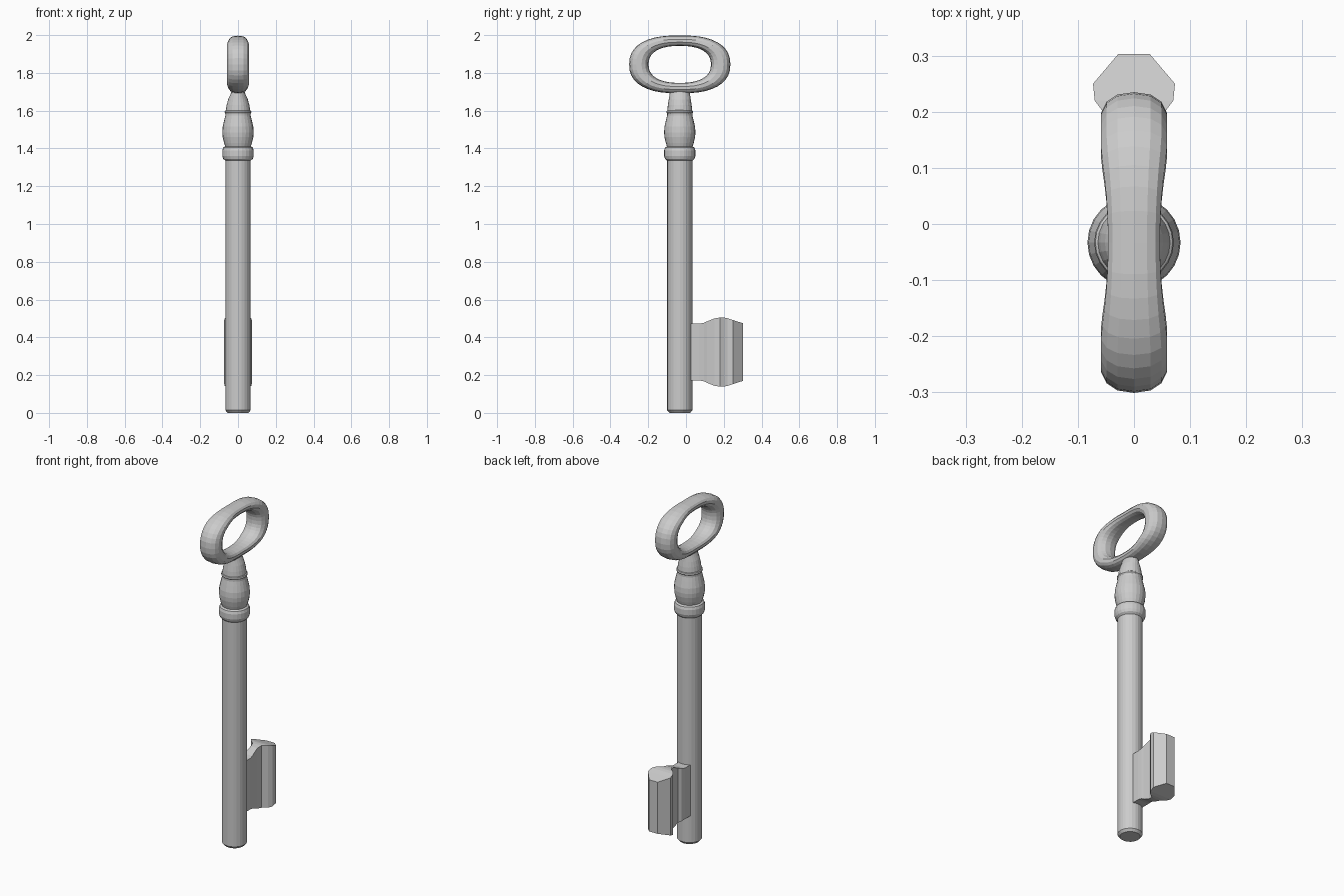
import bpy
from math import sin, cos, pi, copysign

if "Cube" in bpy.data.objects:
    bpy.data.objects.remove(bpy.data.objects["Cube"])

CY = -0.033  # y of the shaft axis


def make_object(name, verts, faces):
    mesh = bpy.data.meshes.new(name)
    mesh.from_pydata(verts, [], faces)
    mesh.validate()
    obj = bpy.data.objects.new(name, mesh)
    bpy.context.scene.collection.objects.link(obj)
    return obj


def bridge(rings, n, closed=False):
    """Quads between consecutive rings of n points, capped if open."""
    faces = []
    for i in range(rings if closed else rings - 1):
        a, b = i * n, (i + 1) % rings * n
        faces += [(a + j, a + (j + 1) % n, b + (j + 1) % n, b + j) for j in range(n)]
    if not closed:
        faces += [tuple(range(n))[::-1], tuple(range((rings - 1) * n, rings * n))]
    return faces


def turned(name, profile, n=24):
    """Profile rows are (radius x, radius y, z)."""
    verts = [(rx * cos(2 * pi * j / n), CY + ry * sin(2 * pi * j / n), z)
             for rx, ry, z in profile for j in range(n)]
    return make_object(name, verts, bridge(len(profile), n))


def circular(points):
    return [(r, r, z) for r, z in points]


# Round shaft with chamfered tip
turned("shaft", circular([(0.055, 0), (0.067, 0.014), (0.067, 1.36)]))

# Collar ring and baluster
turned("collar", circular([(0.067, 1.335), (0.078, 1.345), (0.083, 1.36), (0.083, 1.39),
                           (0.078, 1.405), (0.066, 1.412)]))
turned("baluster", circular([(0.066, 1.405), (0.074, 1.43), (0.081, 1.46), (0.083, 1.485),
                             (0.081, 1.515), (0.073, 1.55), (0.067, 1.575), (0.067, 1.585),
                             (0.071, 1.591), (0.069, 1.599), (0.062, 1.604)]))

# Neck flattening towards the bow
turned("neck", [(0.065, 0.066, 1.598), (0.06, 0.063, 1.63), (0.052, 0.058, 1.66),
                (0.036, 0.053, 1.695), (0.034, 0.052, 1.715)])


# Bow: oval ring, thicker at the two ends
def power(v, e):
    return copysign(abs(v) ** e, v)


SEG, SIDES = 40, 14
verts = []
for i in range(SEG):
    t = 2 * pi * i / SEG
    c, s = power(cos(t), 0.84), power(sin(t), 0.84)
    outer = (0.268 * c, 0.156 * s - copysign(0.004, s) * (1 - abs(c)) ** 2)
    inner = (0.165 * c, 0.098 * s)
    width = 0.047 + 0.013 * min(1, abs(outer[0]) / 0.19) ** 2
    for j in range(SIDES):
        a = 2 * pi * j / SIDES
        k = 0.5 + 0.5 * power(cos(a), 0.85)
        y, z = (inner[m] + (outer[m] - inner[m]) * k for m in (0, 1))
        verts.append((width * power(sin(a), 0.85), CY + y, 1.845 + z))
make_object("bow", verts, bridge(SEG, SIDES, True))

# Bit: stations of (y, left x, right x, half height) lofted away from the shaft
stations = [(0.0, -0.042, 0.03, 0.15), (0.07, -0.042, 0.03, 0.15),
            (0.095, -0.036, 0.028, 0.155), (0.11, -0.024, 0.025, 0.162),
            (0.15, -0.022, 0.022, 0.178), (0.18, -0.03, 0.026, 0.183),
            (0.2, -0.055, 0.055, 0.183), (0.22, -0.07, 0.07, 0.179),
            (0.25, -0.073, 0.073, 0.169), (0.303, -0.028, 0.028, 0.152)]
verts = []
for y, left, right, h in stations:
    verts += [(left, y, 0.322 - h), (left, y, 0.322 + h),
              (right, y, 0.322 + h), (right, y, 0.322 - h)]
make_object("bit", verts, bridge(len(stations), 4))

# Consistent outward normals
import bmesh
for obj in bpy.context.scene.objects:
    bm = bmesh.new()
    bm.from_mesh(obj.data)
    bmesh.ops.recalc_face_normals(bm, faces=bm.faces)
    bm.to_mesh(obj.data)
    bm.free()
